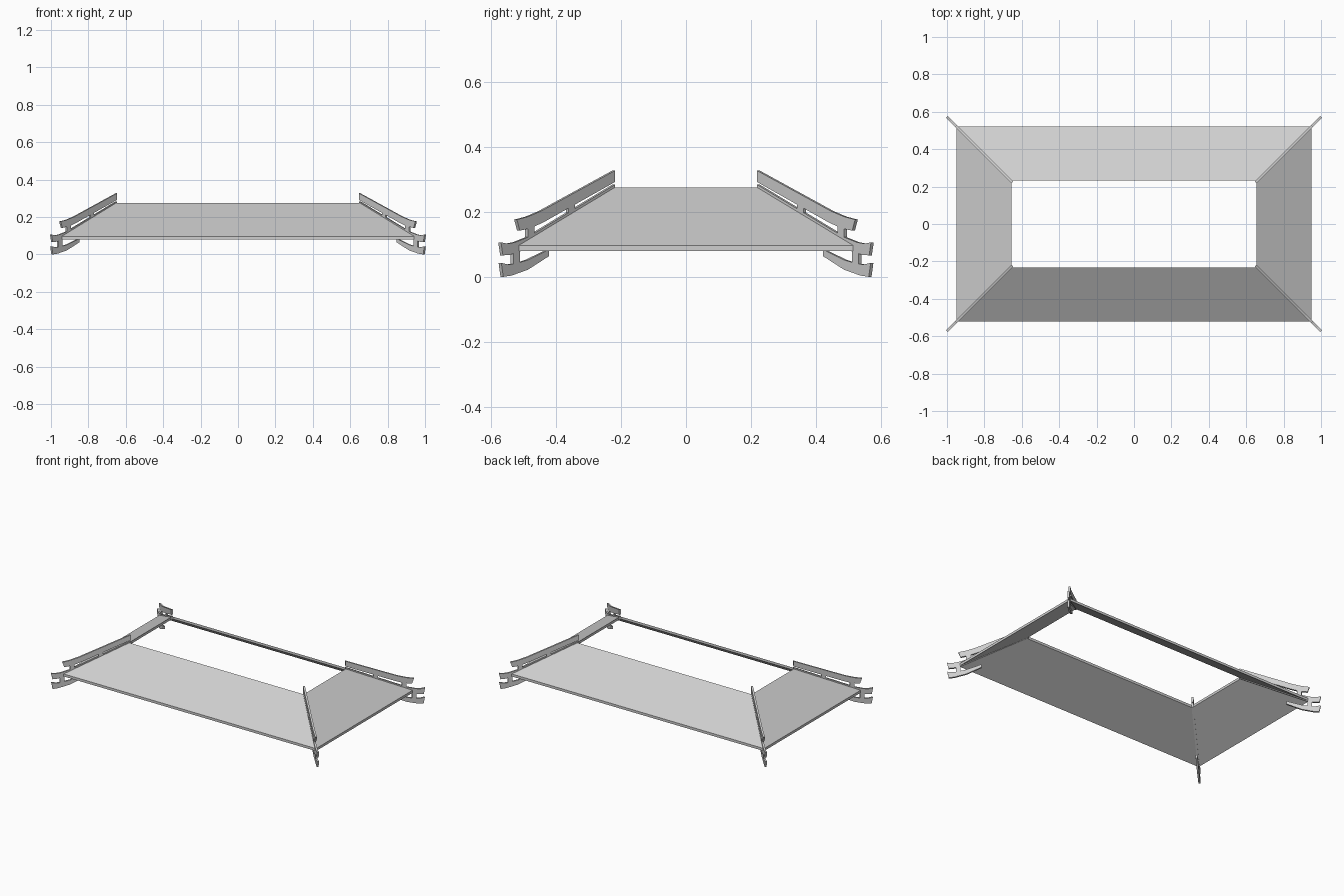
import bpy, bmesh
from mathutils import Vector

cube = bpy.data.objects.get("Cube")
if cube:
    bpy.data.objects.remove(cube, do_unlink=True)

grey = bpy.data.materials.new("light grey")
grey.use_nodes = True
colour = (0.62, 0.62, 0.62, 1)
grey.diffuse_color = colour
grey.node_tree.nodes["Principled BSDF"].inputs["Base Color"].default_value = colour


def finish(name, bm):
    bmesh.ops.recalc_face_normals(bm, faces=bm.faces)
    mesh = bpy.data.meshes.new(name)
    bm.to_mesh(mesh)
    bm.free()
    mesh.materials.append(grey)
    obj = bpy.data.objects.new(name, mesh)
    bpy.context.collection.objects.link(obj)
    return obj


# Sloping roof skirt: a thin slab section swept round a rectangle
EAVE, OPENING = (0.95, 0.522), (0.655, 0.232)
section = [(EAVE, 0.08), (EAVE, 0.097), (OPENING, 0.275), (OPENING, 0.258)]
bm = bmesh.new()
rings = [[bm.verts.new((sx * x, sy * y, z))
          for sx, sy in ((-1, -1), (1, -1), (1, 1), (-1, 1))]
         for (x, y), z in section]
for k, ring in enumerate(rings):
    other = rings[(k + 1) % len(rings)]
    for i in range(4):
        j = (i + 1) % 4
        bm.faces.new((ring[i], ring[j], other[j], other[i]))
finish("roof_skirt", bm)

# Corner bracket outlines as (distance along the hip, height)
top_rail = [(0.222, 0.327), (0.45, 0.202), (0.49, 0.185), (0.524, 0.176),
            (0.515, 0.142), (0.48, 0.15), (0.44, 0.169), (0.222, 0.292)]
hip_rail = [(0.222, 0.284), (0.49, 0.122), (0.53, 0.106), (0.552, 0.102),
            (0.573, 0.106), (0.567, 0.066), (0.545, 0.068), (0.51, 0.08),
            (0.222, 0.258)]
low_rail = [(0.425, 0.084), (0.49, 0.052), (0.53, 0.04), (0.55, 0.038),
            (0.572, 0.043), (0.566, 0.0), (0.54, 0.004), (0.49, 0.022),
            (0.425, 0.064)]


def post(r, bottom, top, half=0.01):
    return [(r - half, bottom), (r + half, bottom), (r + half, top), (r - half, top)]


pieces = [top_rail, hip_rail, low_rail,
          post(0.355, 0.19, 0.225), post(0.48, 0.118, 0.16), post(0.525, 0.03, 0.085)]
OFFSET, THICKNESS = 0.428, 0.012

# One upright bracket along each hip
for side, sx in (("left", 1), ("right", -1)):
    for end, sy in (("front", -1), ("back", 1)):
        bm = bmesh.new()
        across = Vector((sx, -sy, 0)).normalized() * THICKNESS
        for outline in pieces:
            face = bm.faces.new([
                bm.verts.new(Vector((sx * (r + OFFSET), sy * r, z)) - across / 2)
                for r, z in outline])
            grown = bmesh.ops.extrude_face_region(bm, geom=[face])
            bmesh.ops.translate(bm, vec=across, verts=[
                v for v in grown["geom"] if isinstance(v, bmesh.types.BMVert)])
        finish(f"corner_bracket_{end}_{side}", bm)
